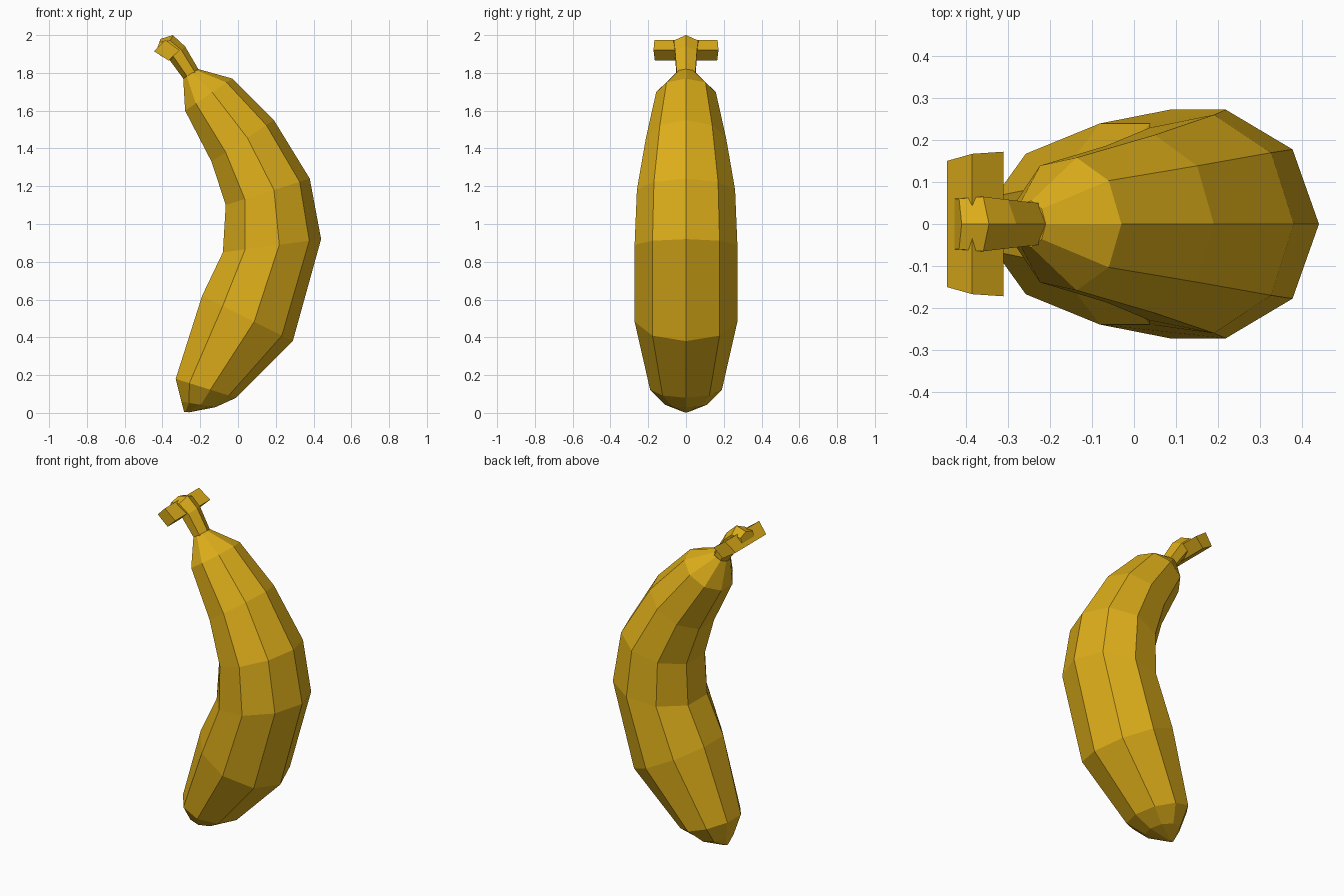
import bpy, bmesh
from math import cos, sin, pi

if "Cube" in bpy.data.objects:
    bpy.data.objects.remove(bpy.data.objects["Cube"])

mat = bpy.data.materials.new("ripe_yellow")
mat.diffuse_color = (0.72, 0.42, 0.01, 1)
mat.use_nodes = True
mat.node_tree.nodes["Principled BSDF"].inputs["Base Color"].default_value = mat.diffuse_color


def skin(name, rings):
    """Bridge equal-sized rings of points into a closed, flat-shaded solid."""
    bm = bmesh.new()
    loops = [[bm.verts.new(p) for p in r] for r in rings]
    for a, b in zip(loops, loops[1:]):
        n = len(a)
        for i in range(n):
            j = (i + 1) % n
            bm.faces.new((a[i], a[j], b[j], b[i]))
    bm.faces.new(loops[0])
    bm.faces.new(loops[-1])
    bmesh.ops.remove_doubles(bm, verts=bm.verts, dist=0.0005)
    bmesh.ops.recalc_face_normals(bm, faces=bm.faces)
    me = bpy.data.meshes.new(name)
    bm.to_mesh(me)
    bm.free()
    me.materials.append(mat)
    ob = bpy.data.objects.new(name, me)
    bpy.context.collection.objects.link(ob)
    return ob


def ring(sides, ox, oz, ix, iz, half_width):
    """Slanted section from its outer point (ox, oz) to its inner side (ix, iz)."""
    angles = [2 * pi * k / sides for k in range(sides)]
    span = 1 - min(cos(a) for a in angles)
    w = half_width / max(sin(a) for a in angles)
    dx, dz = (ox - ix) / span, (oz - iz) / span
    return [(ox + dx * (cos(a) - 1), w * sin(a), oz + dz * (cos(a) - 1)) for a in angles]


# Curved fruit body: nine-sided, from blossom tip to neck
body = [
    (-0.26, 0.003, -0.285, 0.006, 0.012),
    (-0.12, 0.03, -0.30, 0.06, 0.11),
    (-0.01, 0.08, -0.33, 0.18, 0.19),
    (0.29, 0.38, -0.19, 0.62, 0.272),
    (0.44, 0.92, -0.08, 0.85, 0.272),
    (0.38, 1.24, -0.065, 1.10, 0.26),
    (0.19, 1.55, -0.14, 1.33, 0.212),
    (-0.03, 1.77, -0.28, 1.60, 0.158),
    (-0.21, 1.82, -0.29, 1.77, 0.055),
]
skin("fruit_body", [ring(9, *r) for r in body])

# Stem: six-sided, leaning back towards the inner side
stem = [
    (-0.20, 1.80, -0.285, 1.75, 0.05),
    (-0.21, 1.82, -0.29, 1.77, 0.05),
    (-0.28, 1.94, -0.36, 1.865, 0.058),
    (-0.345, 2.0, -0.40, 1.885, 0.065),
    (-0.41, 1.98, -0.435, 1.91, 0.06),
]
skin("stem", [ring(6, *r) for r in stem])

# Crossbar of the stem: slightly skewed square ends, mirrored in y
bar = [(-0.445, 0.15, 1.915), (-0.385, 0.167, 1.975),
       (-0.31, 0.172, 1.92), (-0.367, 0.165, 1.865)]
skin("stem_crossbar", [[(x, s * y, z) for x, y, z in bar] for s in (-1, 1)])
